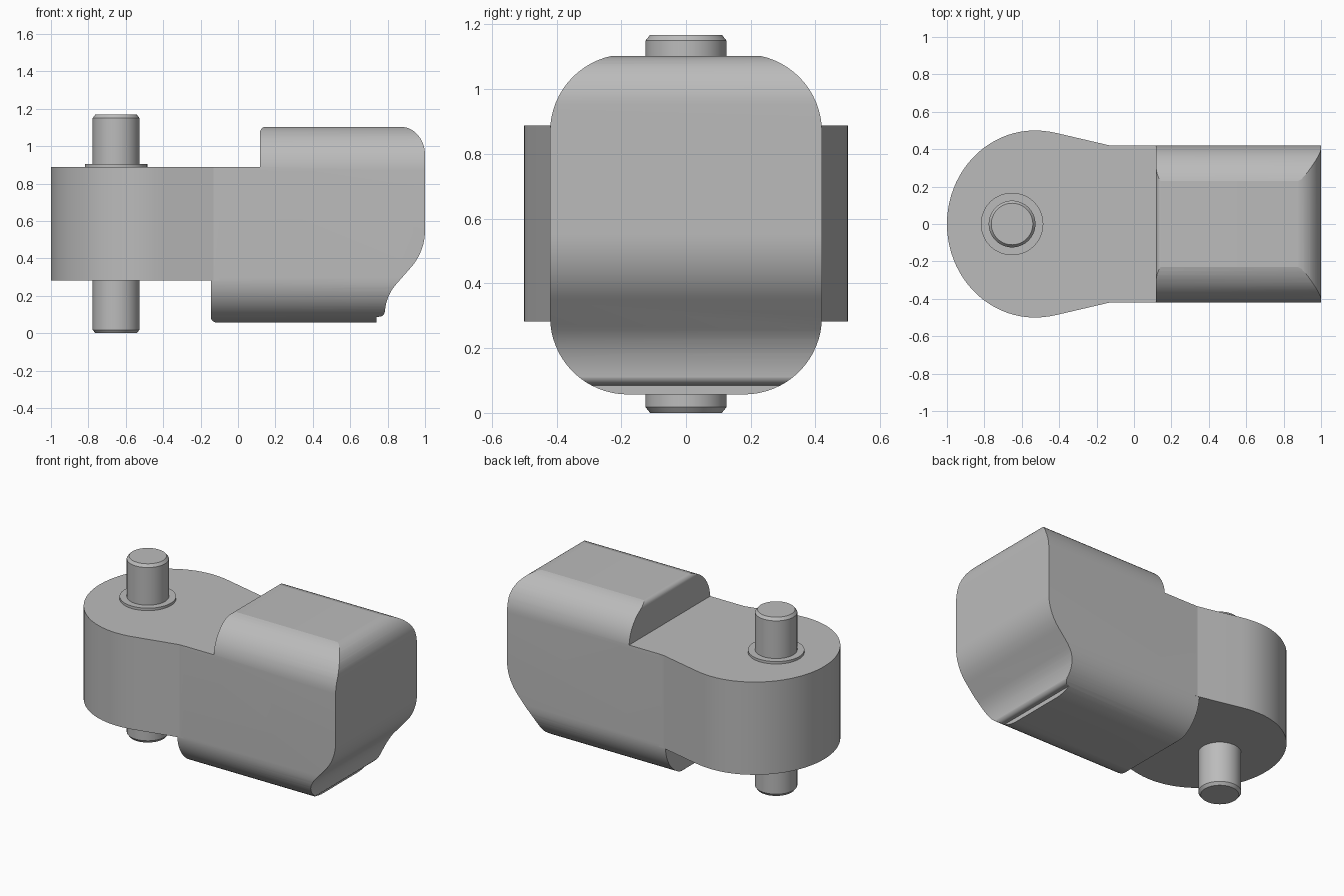
import bpy, bmesh
from math import sin, cos, radians, pi
from mathutils import Vector

if "Cube" in bpy.data.objects:
    bpy.data.objects.remove(bpy.data.objects["Cube"])

grey = bpy.data.materials.new("plain grey")
grey.use_nodes = True
GREY = (0.5, 0.5, 0.5, 1)
grey.diffuse_color = GREY
grey.node_tree.nodes["Principled BSDF"].inputs["Base Color"].default_value = GREY


def arc(cx, cy, rx, ry, a0, a1, n=16):
    """Points along an elliptical arc, angles in degrees."""
    angles = [radians(a0 + (a1 - a0) * i / n) for i in range(n + 1)]
    return [(cx + rx * cos(a), cy + ry * sin(a)) for a in angles]


def finish(name, bm):
    bmesh.ops.recalc_face_normals(bm, faces=bm.faces)
    mesh = bpy.data.meshes.new(name)
    bm.to_mesh(mesh)
    bm.free()
    mesh.materials.append(grey)
    obj = bpy.data.objects.new(name, mesh)
    bpy.context.collection.objects.link(obj)
    return obj


def extrude(name, outline, place, depth):
    """Extrude a 2D outline, placed in space by a function, along a vector."""
    bm = bmesh.new()
    face = bm.faces.new([bm.verts.new(place(u, v)) for u, v in outline])
    moved = bmesh.ops.extrude_face_region(bm, geom=[face])["geom"]
    verts = [g for g in moved if isinstance(g, bmesh.types.BMVert)]
    bmesh.ops.translate(bm, verts=verts, vec=Vector(depth))
    return finish(name, bm)


def lathe(name, profile, x, steps=64):
    """Revolve a radius/height profile about a vertical axis."""
    bm = bmesh.new()
    verts = [bm.verts.new((x + r, 0, z)) for r, z in profile]
    edges = [bm.edges.new(pair) for pair in zip(verts, verts[1:])]
    bmesh.ops.spin(bm, geom=verts + edges, cent=(x, 0, 0), axis=(0, 0, 1),
                   angle=2 * pi, steps=steps)
    bmesh.ops.remove_doubles(bm, verts=bm.verts, dist=0.0001)
    return finish(name, bm)


def boolean(obj, other, operation):
    mod = obj.modifiers.new(operation.lower(), "BOOLEAN")
    mod.operation, mod.object, mod.solver = operation, other, "EXACT"
    bpy.context.view_layer.objects.active = obj
    bpy.ops.object.modifier_apply(modifier=mod.name)
    bpy.data.objects.remove(other)


def smooth(obj, angle):
    bpy.ops.object.select_all(action="DESELECT")
    obj.select_set(True)
    bpy.context.view_layer.objects.active = obj
    bpy.ops.object.shade_smooth_by_angle(angle=radians(angle))


LOW, HIGH = 0.282, 0.888

# Block: stepped side profile with a rounded nose
side = [(-0.145, HIGH), (0.118, HIGH)]
side += arc(0.148, 1.073, 0.03, 0.03, 180, 90, 10)
side += arc(0.87, 0.953, 0.13, 0.15, 90, 0)
side += arc(0.70, 0.55, 0.30, 0.30, 0, -42, 12)
side += arc(1.03, 0.10, 0.245, 0.245, 141, 178, 10)
side += arc(0.755, 0.118, 0.03, 0.03, 0, -90, 10)
side += [(0.74, 0.085), (0.74, 0.057)]
side += arc(-0.115, 0.087, 0.03, 0.03, 270, 180, 10)
body = extrude("body", side, lambda u, v: (u, -0.6, v), (0, 1.2, 0))

# Rounded cross-section trims the block along its length
half = arc(0.18, 0.297, 0.24, 0.24, -90, 0) + arc(0.18, 0.868, 0.24, 0.24, 0, 78, 14)
section = half + [(-y, z) for y, z in reversed(half)]
trim = extrude("section_trim", section, lambda u, v: (-0.5, u, v), (2, 0, 0))
boolean(body, trim, "INTERSECT")

# Hinge eye: rounded plate flaring out from the block
edge = [(-0.10, 0.42), (-0.13, 0.42)] + arc(-0.53, 0, 0.5, 0.5, 76, 90, 3)[:-1]
edge += arc(-0.53, 0, 0.47, 0.5, 90, 180, 20)
plan = edge + [(x, -y) for x, y in reversed(edge[:-1])]
eye = extrude("hinge_eye", plan, lambda u, v: (u, v, LOW), (0, 0, HIGH - LOW))
boolean(body, eye, "UNION")
smooth(body, 10)

# Hinge pin with chamfered ends, and its collar
PIN_X, PIN_R, TOP = -0.652, 0.125, 1.168
pin = lathe("hinge_pin", [(0, 0), (PIN_R - 0.014, 0), (PIN_R, 0.018),
                          (PIN_R, TOP - 0.018), (PIN_R - 0.014, TOP), (0, TOP)], PIN_X)
collar = lathe("pin_collar", [(0, HIGH - 0.02), (0.167, HIGH - 0.02),
                              (0.167, HIGH + 0.016), (0, HIGH + 0.016)], PIN_X)
for part in (pin, collar):
    smooth(part, 25)
